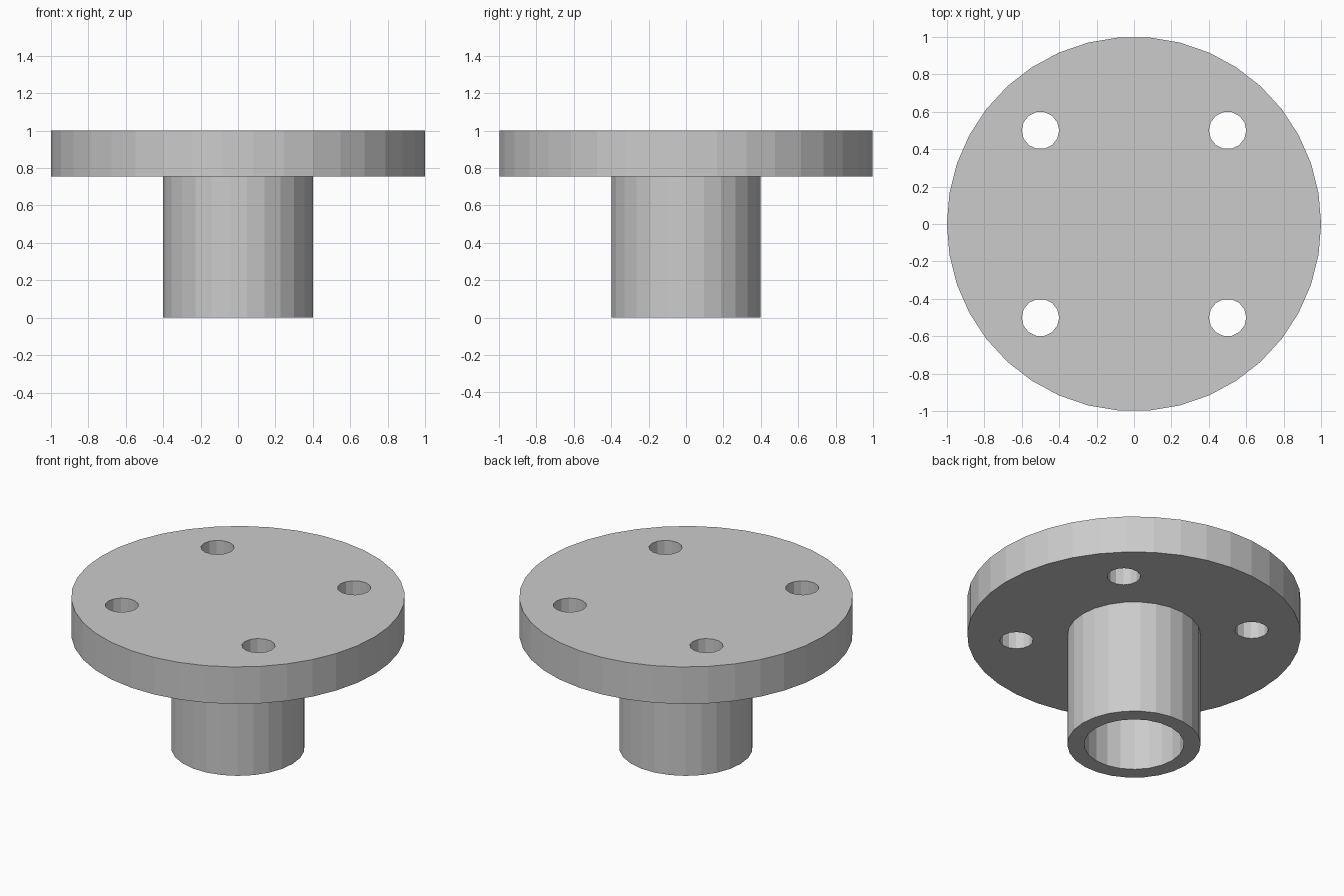
import bpy
from math import pi

default = bpy.data.objects.get("Cube")
if default:
    bpy.data.objects.remove(default, do_unlink=True)

FLANGE_BOTTOM, TOP = 0.755, 1.0
HOLE_OFFSET = 0.5
CLEARANCE = 0.1

grey = bpy.data.materials.new("plain_grey")
grey.use_nodes = True
colour = (0.6, 0.6, 0.6, 1)
grey.diffuse_color = colour
grey.node_tree.nodes["Principled BSDF"].inputs["Base Color"].default_value = colour


def cylinder(name, radius, sides, bottom, top, x=0, y=0):
    """Upright faceted cylinder with a corner on the x axis."""
    bpy.ops.mesh.primitive_cylinder_add(
        vertices=sides, radius=radius, depth=top - bottom,
        location=(x, y, (bottom + top) / 2), rotation=(0, 0, pi / 2))
    obj = bpy.context.object
    obj.name = obj.data.name = name
    obj.data.materials.append(grey)
    return obj


def cut(target, cutter):
    """Subtract the cutter and discard it."""
    mod = target.modifiers.new(cutter.name, 'BOOLEAN')
    mod.operation = 'DIFFERENCE'
    mod.solver = 'EXACT'
    mod.object = cutter
    cutter.hide_render = True
    bpy.context.view_layer.objects.active = target
    bpy.ops.object.modifier_apply(modifier=mod.name)
    bpy.data.objects.remove(cutter, do_unlink=True)


# Round flange with four bolt holes
flange = cylinder("flange", 1.0, 38, FLANGE_BOTTOM, TOP)
for x in (-HOLE_OFFSET, HOLE_OFFSET):
    for y in (-HOLE_OFFSET, HOLE_OFFSET):
        cut(flange, cylinder("bolt_hole", 0.1, 14, FLANGE_BOTTOM - CLEARANCE,
                             TOP + CLEARANCE, x, y))

# Hollow stem, closed at the top by the flange
stem = cylinder("stem", 0.4, 26, 0, FLANGE_BOTTOM)
cut(stem, cylinder("bore", 0.3, 22, -CLEARANCE, FLANGE_BOTTOM + CLEARANCE))
